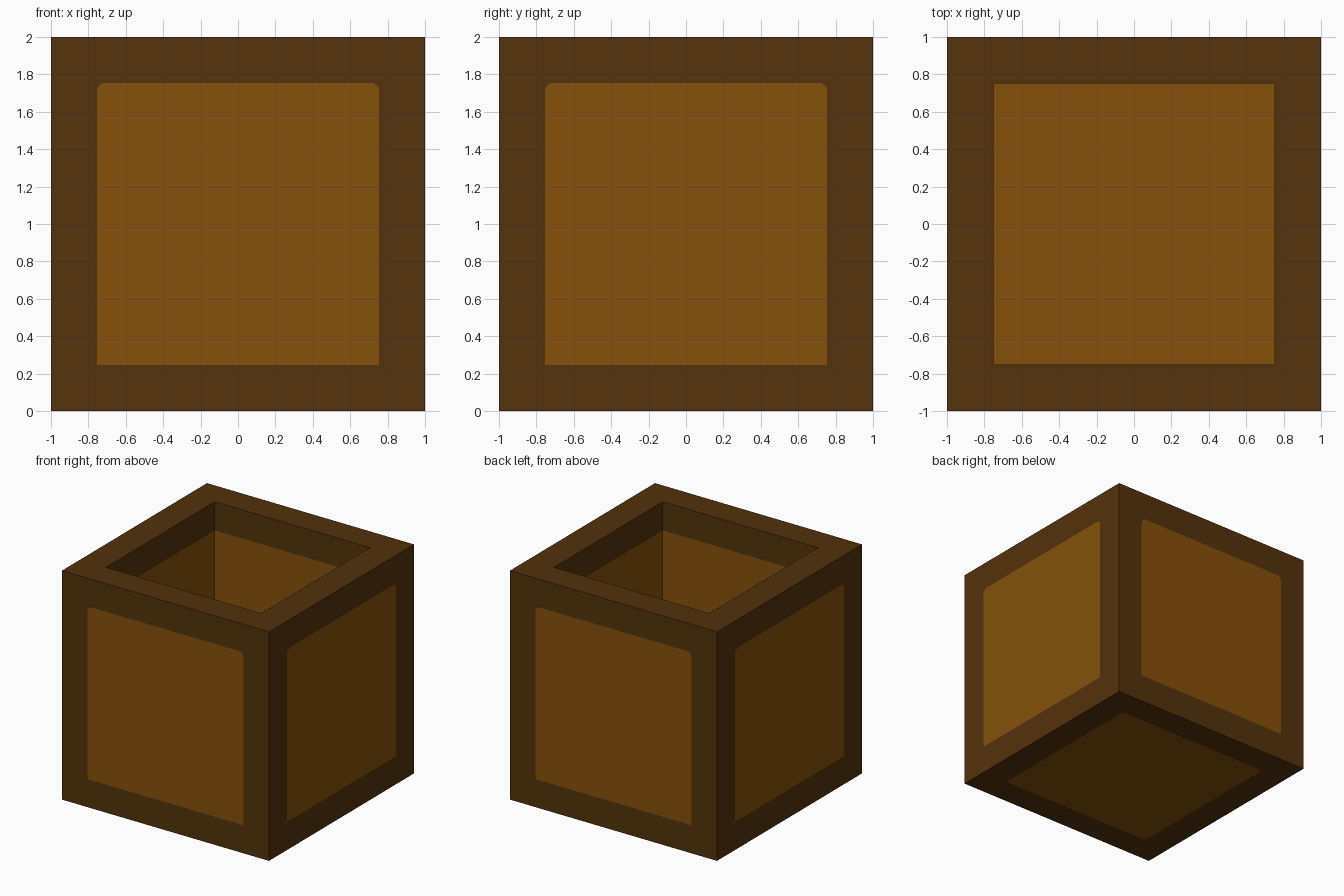
import bpy, bmesh, math
from mathutils import Matrix, Vector

if "Cube" in bpy.data.objects:
    bpy.data.objects.remove(bpy.data.objects["Cube"])


def material(name, rgb):
    m = bpy.data.materials.new(name)
    m.diffuse_color = (*rgb, 1.0)
    m.use_nodes = True
    m.node_tree.nodes["Principled BSDF"].inputs["Base Color"].default_value = m.diffuse_color
    return m


DARK = material("dark_wood", (0.087, 0.032, 0.0037))
LIGHT = material("light_wood", (0.235, 0.0825, 0.0037))


def finish(name, bm):
    bmesh.ops.remove_doubles(bm, verts=bm.verts[:], dist=1e-5)
    me = bpy.data.meshes.new(name)
    bm.to_mesh(me)
    bm.free()
    me.materials.append(DARK)
    me.materials.append(LIGHT)
    ob = bpy.data.objects.new(name, me)
    bpy.context.collection.objects.link(ob)


def framed_side(bm, mat, radii, p=0.755):
    """Square face in local xy (facing +z) with a flush rounded panel cut into it."""
    def vert(x, y):
        return bm.verts.new(mat @ Vector((x, y, 1)))
    signs = [(-1, -1), (1, -1), (1, 1), (-1, 1)]
    outer = [vert(*s) for s in signs]
    arcs = []
    for i, ((sx, sy), r) in enumerate(zip(signs, radii)):
        if r == 0:
            arcs.append([vert(sx * p, sy * p)])
            continue
        arc = []
        for j in range(5):
            a = math.pi + (i + j / 4) * math.pi / 2
            arc.append(vert(sx * (p - r) + r * math.cos(a), sy * (p - r) + r * math.sin(a)))
        arcs.append(arc)
    for i in range(4):
        k = (i + 1) % 4
        bm.faces.new((outer[i], outer[k], arcs[k][0], arcs[i][-1]))
        for a, b in zip(arcs[i], arcs[i][1:]):
            bm.faces.new((outer[i], b, a))
    bm.faces.new([v for arc in arcs for v in arc]).material_index = 1


# outer walls and underside, each with an inlaid light panel
bm = bmesh.new()
centre = Matrix.Translation((0, 0, 1))
for q in range(4):
    rot = Matrix.Rotation(q * math.pi / 2, 4, 'Z') @ Matrix.Rotation(math.pi / 2, 4, 'X')
    framed_side(bm, centre @ rot, (0, 0, 0.045, 0.045))
framed_side(bm, centre @ Matrix.Rotation(math.pi, 4, 'X'), (0.045,) * 4)
finish("outer_box", bm)

# top rim, inner dark band, inner light walls and floor
bm = bmesh.new()
loops = []
for half, z in ((1, 2), (0.75, 2), (0.75, 1.75), (0.75, 0.25)):
    loops.append([bm.verts.new((x * half, y * half, z))
                  for x, y in ((-1, -1), (1, -1), (1, 1), (-1, 1))])
for n, (a, b) in enumerate(zip(loops, loops[1:])):
    for i in range(4):
        k = (i + 1) % 4
        bm.faces.new((a[i], a[k], b[k], b[i])).material_index = 1 if n == 2 else 0
bm.faces.new(loops[-1]).material_index = 1
finish("rim_and_cavity", bm)
